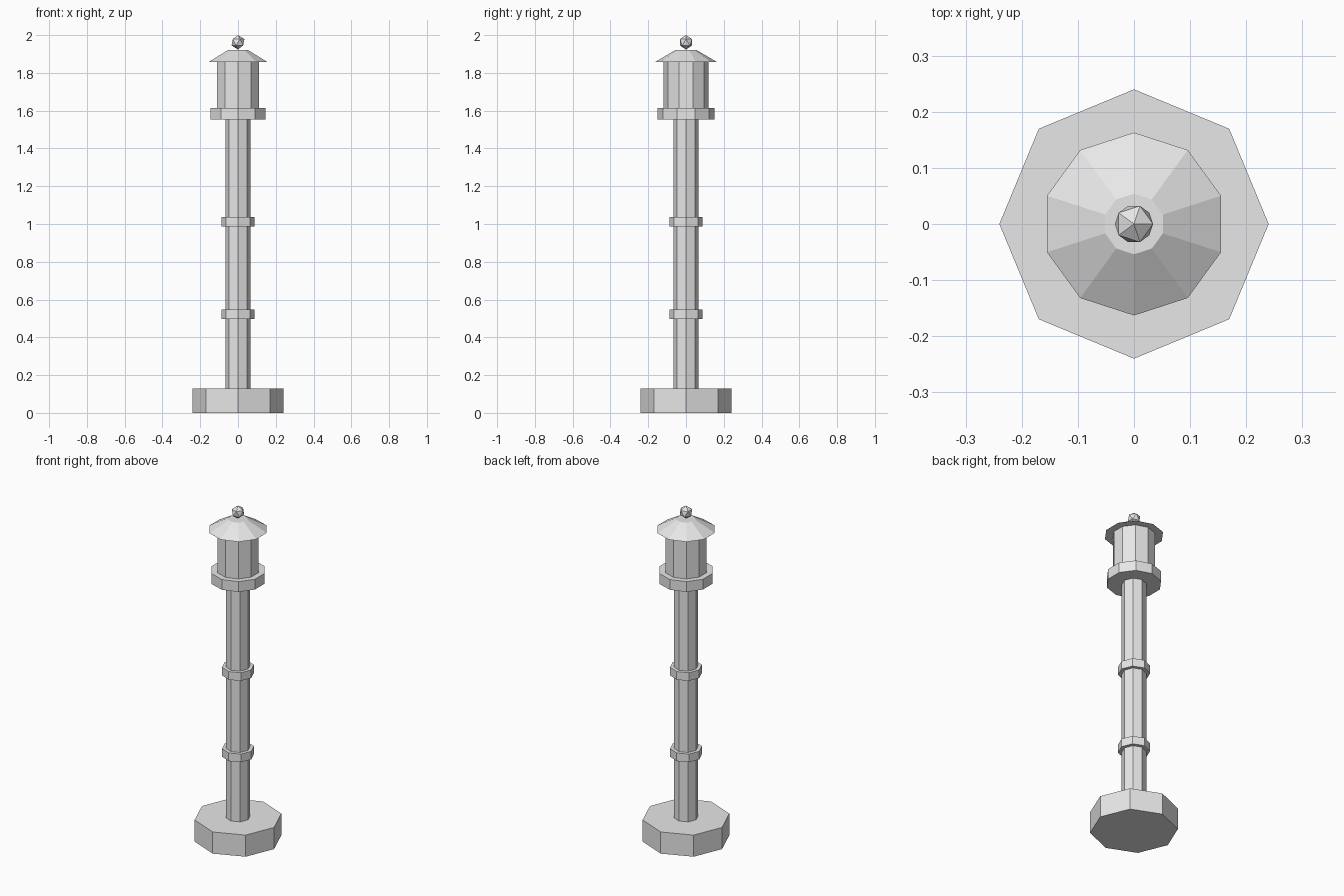
import bpy

cube = bpy.data.objects.get("Cube")
if cube:
    bpy.data.objects.remove(cube, do_unlink=True)

# Single plain finish
grey = bpy.data.materials.new("light_grey")
grey.use_nodes = True
colour = (0.8, 0.8, 0.8, 1.0)
grey.diffuse_color = colour
grey.node_tree.nodes["Principled BSDF"].inputs["Base Color"].default_value = colour


def finish(name):
    obj = bpy.context.object
    obj.name = name
    obj.data.materials.clear()
    obj.data.materials.append(grey)
    return obj


def prism(name, sides, z0, z1, r0, r1=None):
    """Flat-sided drum between two heights; r1 gives it a taper."""
    bpy.ops.mesh.primitive_cone_add(
        vertices=sides, radius1=r0, radius2=r0 if r1 is None else r1,
        depth=z1 - z0, location=(0, 0, (z0 + z1) / 2))
    return finish(name)


# Eight-sided foot, post and collars
prism("base", 8, 0, 0.13, 0.24)
prism("post", 8, 0.13, 1.555, 0.067)
for label, z in (("lower", 0.498), ("upper", 0.987)):
    prism(label + "_collar", 8, z, z + 0.049, 0.088)

# Ten-sided lantern head
prism("lantern_tray", 10, 1.552, 1.614, 0.152)
prism("lantern_body", 10, 1.614, 1.858, 0.118)
prism("roof", 10, 1.858, 1.922, 0.163, 0.054)

# Faceted ball resting on the roof
ball_radius = 0.038
bpy.ops.mesh.primitive_ico_sphere_add(
    subdivisions=1, radius=ball_radius, location=(0, 0, 2 - ball_radius))
finish("finial")
